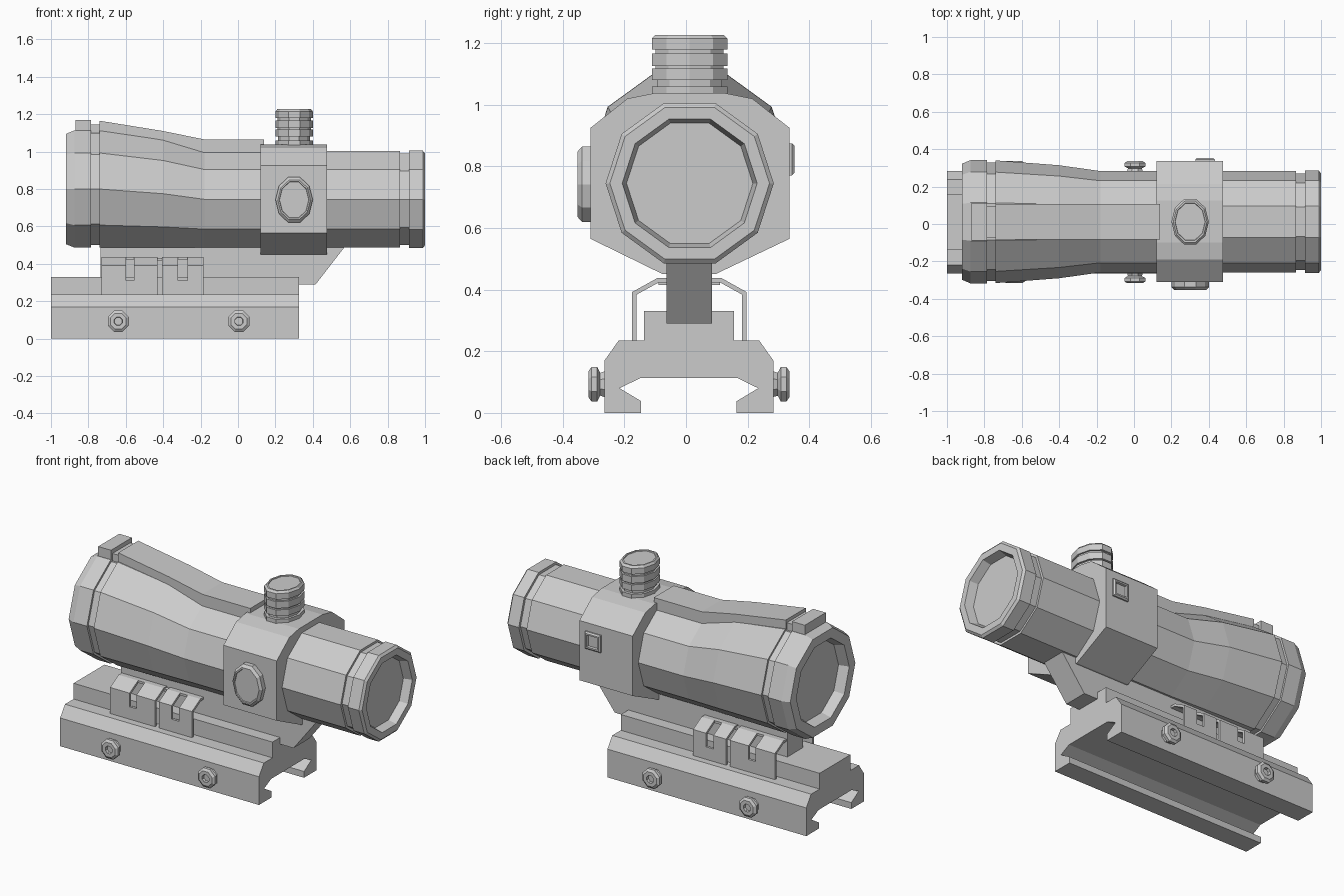
import bpy, bmesh
from math import cos, sin, tau
from mathutils import Vector

old = bpy.data.objects.get("Cube")
if old:
    bpy.data.objects.remove(old, do_unlink=True)

GREY = (0.6, 0.6, 0.6, 1)
metal = bpy.data.materials.new("plain grey")
metal.use_nodes = True
metal.diffuse_color = GREY
metal.node_tree.nodes["Principled BSDF"].inputs["Base Color"].default_value = GREY

MID = 0.012      # centre line across the sight


def loft(name, rings):
    """Bridge a list of equal vertex rings and cap both ends."""
    bm = bmesh.new()
    loops = [[bm.verts.new(p) for p in ring] for ring in rings]
    for a, b in zip(loops, loops[1:]):
        for i in range(len(a)):
            j = (i + 1) % len(a)
            bm.faces.new((a[i], a[j], b[j], b[i]))
    bm.faces.new(loops[0])
    bm.faces.new(loops[-1])
    bmesh.ops.recalc_face_normals(bm, faces=bm.faces)
    mesh = bpy.data.meshes.new(name)
    bm.to_mesh(mesh)
    bm.free()
    mesh.materials.append(metal)
    obj = bpy.data.objects.new(name, mesh)
    bpy.context.collection.objects.link(obj)
    return obj


def prism_x(name, profile, x0, x1):
    """Extrude a (y, z) profile along x."""
    return loft(name, [[(x, y, z) for y, z in profile] for x in (x0, x1)])


def prism_y(name, profile, y0, y1):
    """Extrude an (x, z) profile along y."""
    return loft(name, [[(x, y, z) for x, z in profile] for y in (y0, y1)])


def box(name, x0, x1, y0, y1, z0, z1):
    return prism_x(name, [(y0, z0), (y1, z0), (y1, z1), (y0, z1)], x0, x1)


def turned(name, centre, u, v, w, stations, sides, phase=0):
    """Turn (distance, radius) stations about axis w, with radius axes u, v."""
    c, u, v, w = map(Vector, (centre, u, v, w))
    angles = [tau * (i + phase) / sides for i in range(sides)]
    return loft(name, [[c + w * d + (u * cos(a) + v * sin(a)) * r for a in angles]
                       for d, r in stations])


# Main tube: rear bell, taper, straight tube and front rim, with recessed lenses
REAR, FRONT = 0.80, 0.745
tube = [(-0.86, 0.236, REAR), (-0.92, 0.252, REAR), (-0.92, 0.31, REAR),
        (-0.875, 0.329, REAR), (-0.785, 0.329, REAR), (-0.785, 0.316, REAR),
        (-0.74, 0.316, REAR), (-0.74, 0.328, REAR), (-0.40, 0.302, 0.775),
        (-0.18, 0.271, FRONT), (0.865, 0.271, FRONT), (0.865, 0.257, FRONT),
        (0.915, 0.257, FRONT), (0.915, 0.273, FRONT), (0.988, 0.273, FRONT),
        (1.0, 0.259, FRONT), (1.0, 0.219, FRONT), (0.95, 0.205, FRONT)]
loft("sight_tube", [[(x, MID + r * cos(tau * i / 10), cz + r * sin(tau * i / 10))
                     for i in range(10)] for x, r, cz in tube])

# Raised ridge along the top
prism_y("top_ridge", [(-0.74, 1.0), (-0.74, 1.165), (-0.40, 1.11), (-0.18, 1.065),
                      (0.14, 1.065), (0.14, 0.95), (-0.18, 0.95)], MID - 0.095, MID + 0.095)
box("ridge_gap", -0.79, -0.735, MID - 0.085, MID + 0.085, 1.05, 1.145)
box("ridge_end_block", -0.87, -0.785, MID - 0.1, MID + 0.1, 1.05, 1.17)

# Adjustment housing around the tube
prism_x("turret_housing", [(-0.31, 0.565), (-0.31, 0.925), (-0.19, 1.02), (-0.1, 1.038),
                           (0.125, 1.038), (0.215, 1.02), (0.336, 0.925), (0.336, 0.565),
                           (0.095, 0.45), (-0.075, 0.45)], 0.12, 0.475)

# Top turret, slightly narrower along x, with grip grooves
turned("top_turret", (0.3, MID, 0), (0.1, 0, 0), (0, 0.129, 0), (0, 0, 1),
       [(1.02, 1), (1.06, 1), (1.06, 0.86), (1.08, 0.86), (1.08, 1), (1.117, 1),
        (1.117, 0.9), (1.126, 0.9), (1.126, 1), (1.167, 1), (1.167, 0.9), (1.18, 0.9),
        (1.18, 1), (1.215, 1), (1.227, 0.9), (1.227, 0.82), (1.222, 0.8)], 10)

# Side turret on the right, and square plate on the left
turned("side_turret", (0.3, 0, 0.742), (0.1, 0, 0), (0, 0, 0.128), (0, -1, 0),
       [(0.3, 1), (0.338, 1), (0.352, 0.87), (0.352, 0.8), (0.347, 0.78)], 10)
half = 0.052 * 2 ** 0.5
turned("side_plate", (0.38, 0, 0.823), (1, 0, 0), (0, 0, 1), (0, 1, 0),
       [(0.32, half), (0.344, half), (0.352, half * 0.85), (0.352, half * 0.68),
        (0.34, half * 0.62)], 4, 0.5)

# Neck joining the tube to the base
prism_y("mount_neck", [(-0.735, 0.30), (-0.735, 0.51), (0.57, 0.51), (0.57, 0.49),
                       (0.415, 0.29), (0.2, 0.29)], -0.064, 0.085)

# Base clamp with a rail channel underneath, and the block on top of it
BASE = 0.0095
side = [(0.118, 0), (0.274, 0), (0.274, 0.17), (0.228, 0.235)]
channel = [(0.185, 0.08 + 0.0), (0.118, 0.03)]
channel = [(0.158, 0.113)] + [(0.225, 0.08), (0.155, 0.038), (0.155, 0)]
half_profile = channel + side[1:]
prism_x("base_clamp", [(BASE + y, z) for y, z in half_profile]
        + [(BASE - y, z) for y, z in reversed(half_profile)], -1.0, 0.325)
box("base_block", -1.0, 0.325, BASE - 0.146, BASE + 0.147, 0.225, 0.33)

# Clamp screws on both sides
for x in (-0.64, 0.005):
    for name, s in (("right_screw", -1), ("left_screw", 1)):
        turned(name, (x, BASE, 0.093), (1, 0, 0), (0, 0, 1), (0, s, 0),
               [(0.26, 0.05), (0.288, 0.04), (0.298, 0.061), (0.316, 0.061),
                (0.326, 0.046), (0.326, 0.024), (0.31, 0.022)], 8, 0.5)

# Folded clips over the base block, each with a slot on both sides
CLIP = 0.011
outer = [(0.186, 0.23), (0.186, 0.392), (0.105, 0.437)]
inner = [(0.171, 0.23), (0.171, 0.384), (0.1, 0.423)]


def arch(name, x0, x1):
    pts = outer + [(-y, z) for y, z in reversed(outer)]
    pts += [(-y, z) for y, z in inner] + list(reversed(inner))
    prism_x(name, [(CLIP + y, z) for y, z in pts], x0, x1)


for x0, s0, s1, x1 in ((-0.73, -0.60, -0.555, -0.43), (-0.405, -0.32, -0.27, -0.185)):
    arch("clip_rear_part", x0, s0)
    arch("clip_front_part", s1, x1)
    box("clip_top_strip", s0, s1, CLIP - 0.105, CLIP + 0.105, 0.423, 0.437)
    for s in (-1, 1):
        a, b = sorted((CLIP + s * 0.171, CLIP + s * 0.186))
        box("clip_slot_sill", s0, s1, a, b, 0.23, 0.31)
box("clip_link", -0.43, -0.405, CLIP - 0.1, CLIP + 0.1, 0.415, 0.43)
